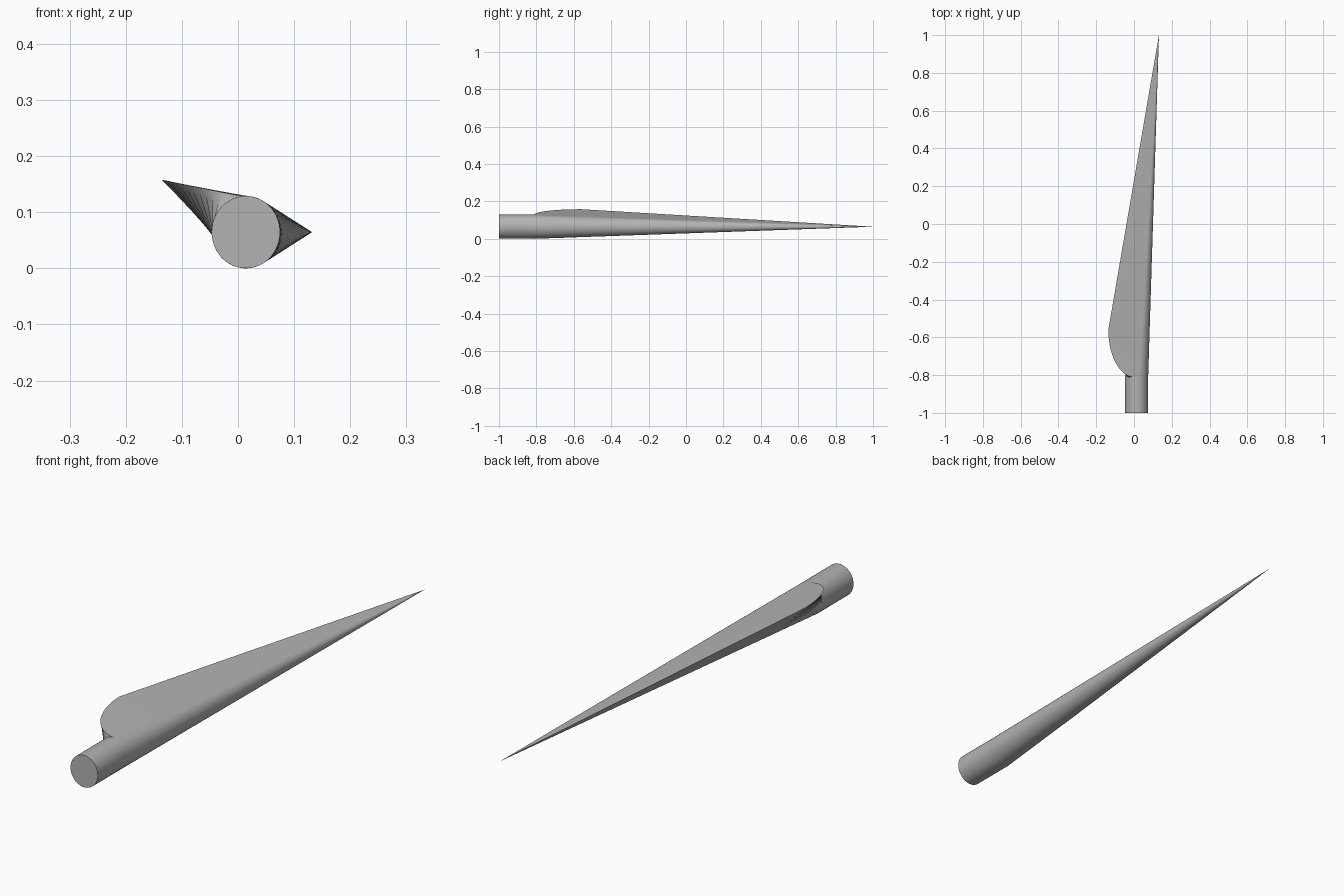
import bpy, bmesh, math
from mathutils import Vector

cube = bpy.data.objects.get("Cube")
if cube:
    bpy.data.objects.remove(cube)

mat = bpy.data.materials.new("light grey")
mat.use_nodes = True
colour = (0.45, 0.45, 0.45, 1)
mat.diffuse_color = colour
mat.node_tree.nodes["Principled BSDF"].inputs["Base Color"].default_value = colour

ARC = 40                          # points around the round leading side
RX, RZ = 0.061, 0.0645            # root radii
ROOT = Vector((0.014, -0.81, 0.0645))
TIP = Vector((0.132, 1.0, 0.0645))
WIDEST = Vector((-0.136, -0.56, 0.158))
TAIL_START = Vector((0.0, -0.81, 0.1295))


def section(y, tail=None):
    """Teardrop: a round spar with straight tangents to the trailing point."""
    f = max(0, (y - ROOT.y) / (TIP.y - ROOT.y))
    c = ROOT.lerp(TIP, f) if f else Vector((ROOT.x, y, ROOT.z))
    rx, rz = RX * (1 - f), RZ * (1 - f)
    aim = tail or TAIL_START
    u, v = (aim.x - c.x) / rx, (aim.z - c.z) / rz
    phi = math.atan2(v, u)
    d = max(1, math.hypot(u, v)) if tail else 1
    half = math.acos(1 / d)
    pts = []
    for i in range(ARC + 1):
        a = phi + half + (2 * math.pi - 2 * half) * i / ARC
        pts.append((c.x + rx * math.cos(a), y, c.z + rz * math.sin(a)))
    pts.append((c.x + rx * d * math.cos(phi), y, c.z + rz * d * math.sin(phi)))
    return pts


# Round root, then the swept shoulder, then a straight taper to the tip
rings = [section(-1), section(ROOT.y)]
STEPS = 14
for i in range(STEPS + 1):
    t = math.pi / 2 * i / STEPS
    tail = TAIL_START.lerp(WIDEST, math.sin(t))
    tail.y = WIDEST.y + (TAIL_START.y - WIDEST.y) * math.cos(t)
    rings.append(section(tail.y, tail))
for s in (0.25, 0.5, 0.75, 0.9, 0.998):
    tail = WIDEST.lerp(TIP, s)
    rings.append(section(tail.y, tail))

bm = bmesh.new()
loops = [[bm.verts.new(p) for p in ring] for ring in rings]
for a, b in zip(loops, loops[1:]):
    for i in range(len(a)):
        j = (i + 1) % len(a)
        bm.faces.new((a[i], a[j], b[j], b[i]))
bm.faces.new(loops[0])
apex = bm.verts.new(TIP)
last = loops[-1]
for i in range(len(last)):
    bm.faces.new((last[i], last[(i + 1) % len(last)], apex))
bmesh.ops.remove_doubles(bm, verts=bm.verts, dist=0.00002)
bmesh.ops.recalc_face_normals(bm, faces=bm.faces)

mesh = bpy.data.meshes.new("rotor_blade")
bm.to_mesh(mesh)
bm.free()
mesh.materials.append(mat)
blade = bpy.data.objects.new("rotor_blade", mesh)
bpy.context.collection.objects.link(blade)
bpy.context.view_layer.objects.active = blade
blade.select_set(True)
bpy.ops.object.shade_smooth_by_angle(angle=math.radians(35))
